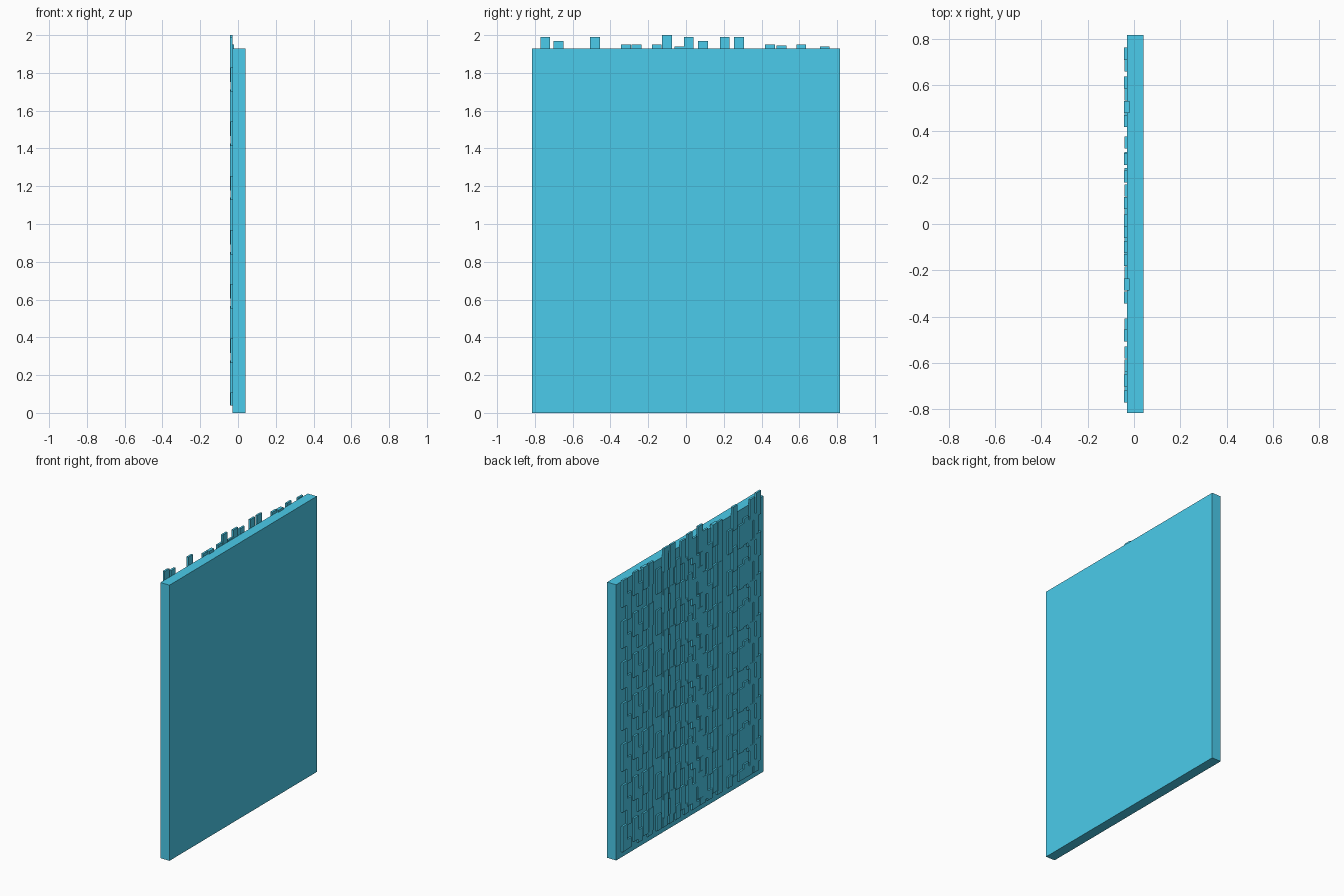
import bpy, bmesh, random
from mathutils import Matrix, Vector

if "Cube" in bpy.data.objects:
    bpy.data.objects.remove(bpy.data.objects["Cube"])

random.seed(4)

teal = bpy.data.materials.new("teal")
teal.diffuse_color = (0.07, 0.60, 0.83, 1)
teal.use_nodes = True
teal.node_tree.nodes["Principled BSDF"].inputs["Base Color"].default_value = teal.diffuse_color


def add_box(bm, x0, x1, y0, y1, z0, z1):
    size = Vector((x1 - x0, y1 - y0, z1 - z0))
    mid = Vector(((x0 + x1) / 2, (y0 + y1) / 2, (z0 + z1) / 2))
    bmesh.ops.create_cube(bm, size=1, matrix=Matrix.Translation(mid) @ Matrix.Diagonal((*size, 1)))


def finish(bm, name):
    mesh = bpy.data.meshes.new(name)
    bm.to_mesh(mesh)
    bm.free()
    mesh.materials.append(teal)
    ob = bpy.data.objects.new(name, mesh)
    bpy.context.collection.objects.link(ob)
    return ob


# Backing panel
bm = bmesh.new()
add_box(bm, -0.03, 0.04, -0.815, 0.815, 0, 1.93)
finish(bm, "panel")

# Columns of short slats on the -x face: (centre y, top z)
raised = [(-0.745, 1.99), (-0.675, 1.97), (-0.482, 1.99), (-0.318, 1.95),
          (-0.262, 1.95), (-0.155, 1.95), (-0.10, 2.0), (-0.035, 1.94),
          (0.015, 1.99), (0.09, 1.97), (0.205, 1.99), (0.28, 1.99),
          (0.445, 1.95), (0.505, 1.945), (0.61, 1.95), (0.735, 1.94)]
# Columns that sit between them, half a step lower
lowered = [(-0.72, 1.85), (-0.655, 1.83), (-0.61, 1.86), (-0.555, 1.83), (-0.435, 1.84),
           (-0.317, 1.82), (-0.21, 1.83), (-0.13, 1.81), (-0.07, 1.80), (0.05, 1.83),
           (0.145, 1.86), (0.215, 1.83), (0.352, 1.87), (0.285, 1.83), (0.455, 1.81),
           (0.56, 1.85), (0.685, 1.83)]

PITCH, WIDTH = 0.287, 0.052
bm = bmesh.new()
for columns, outer in ((raised, -0.043), (lowered, -0.041)):
    for y, top in columns:
        length = random.uniform(0.155, 0.19)
        for i in range(7):
            z1 = top - i * PITCH
            z0 = max(0.04, z1 - length)
            if z1 - z0 < 0.03:
                continue
            # two top slats are set deeper into the panel
            deep = i == 0 and y in (-0.262, 0.505)
            inner = -0.02 if deep else -0.029
            add_box(bm, outer, inner, y - WIDTH / 2, y + WIDTH / 2, z0, z1)
finish(bm, "slats")
